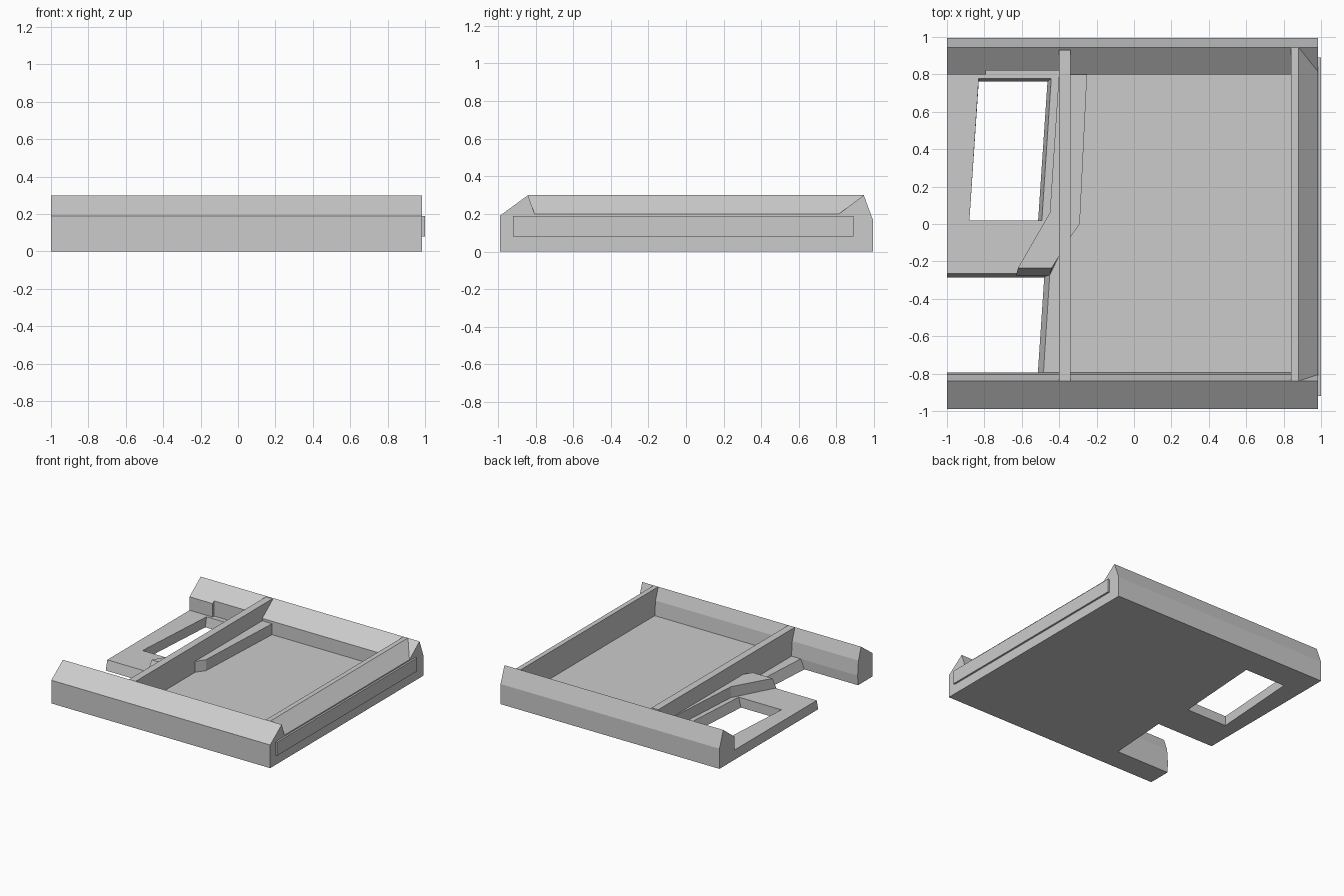
import bpy
import bmesh

old = bpy.data.objects.get("Cube")
if old:
    bpy.data.objects.remove(old, do_unlink=True)

GREY = (0.6, 0.6, 0.6, 1)
grey = bpy.data.materials.new("plain grey")
grey.use_nodes = True
grey.diffuse_color = GREY
grey.node_tree.nodes["Principled BSDF"].inputs["Base Color"].default_value = GREY

FLOOR, TOP, END = 0.08, 0.3, 0.985


def loft(name, lower, upper):
    """Solid between two matching closed outlines."""
    bm = bmesh.new()
    a = [bm.verts.new(p) for p in lower]
    b = [bm.verts.new(p) for p in upper]
    bm.faces.new(a)
    bm.faces.new(b)
    for i in range(len(a)):
        j = (i + 1) % len(a)
        bm.faces.new((a[i], a[j], b[j], b[i]))
    bmesh.ops.recalc_face_normals(bm, faces=bm.faces)
    mesh = bpy.data.meshes.new(name)
    bm.to_mesh(mesh)
    bm.free()
    mesh.materials.append(grey)
    ob = bpy.data.objects.new(name, mesh)
    bpy.context.collection.objects.link(ob)
    return ob


def slab(name, lower, z0, z1, upper=None):
    """Upright solid from plan outlines."""
    return loft(name, [(x, y, z0) for x, y in lower],
                [(x, y, z1) for x, y in upper or lower])


def box(name, x0, x1, y0, y1, z0, z1):
    return slab(name, [(x0, y0), (x1, y0), (x1, y1), (x0, y1)], z0, z1)


def cut(ob, cutter):
    mod = ob.modifiers.new("cut", 'BOOLEAN')
    mod.operation = 'DIFFERENCE'
    mod.solver = 'EXACT'
    mod.object = cutter
    cutter.hide_render = True
    cutter.hide_set(True)


def rail(name, profile):
    return loft(name, [(-1, y, z) for y, z in profile],
                [(END, y, z) for y, z in profile])


# Floor with the tongue on the open side and its slanted window
floor = slab("floor",
             [(-1, -0.285), (-1, 0.81), (0.9, 0.81), (0.9, -0.81), (-0.515, -0.81), (-0.48, -0.285)],
             0, FLOOR,
             [(-1, -0.265), (-1, 0.81), (0.9, 0.81), (0.9, -0.81), (-0.485, -0.81), (-0.45, -0.265)])
window = slab("window_cutter",
              [(-0.88, 0.02), (-0.515, 0.02), (-0.465, 0.76), (-0.83, 0.76)], -0.01, FLOOR + 0.01,
              [(-0.88, 0.02), (-0.49, 0.02), (-0.44, 0.78), (-0.83, 0.78)])
cut(floor, window)

# Side rails with ridged tops
rail("front_rail", [(-0.99, 0), (-0.99, 0.19), (-0.84, TOP), (-0.805, 0.2), (-0.795, FLOOR), (-0.8, 0)])
back = rail("back_rail", [(0.995, 0), (0.995, 0.165), (0.945, TOP), (0.8, 0.19), (0.8, 0)])
cut(back, box("notch_cutter", -0.79, -0.4, 0.7, 0.82, FLOOR, 0.4))

# End wall, sloping down to its outer face
end_profile = [(0.84, 0), (0.84, TOP), (0.88, TOP), (END, 0.2), (END, 0)]
loft("end_wall", [(x, -0.84, z) for x, z in end_profile],
     [(x, 0.945, z) for x, z in end_profile])
box("end_plate", 0.97, 1, -0.92, 0.89, FLOOR, 0.19)

# Cross wall and the cranked step beneath it
box("cross_wall", -0.4, -0.34, -0.84, 0.93, 0.07, TOP)
step = [(-0.25, 0.82), (-0.29, 0), (-0.34, -0.07), (-0.4, -0.17)]
slab("cranked_step",
     step + [(-0.45, -0.275), (-0.63, -0.275), (-0.45, 0.06), (-0.4, 0.82)], 0.07, 0.17,
     step + [(-0.44, -0.235), (-0.62, -0.235), (-0.45, 0.06), (-0.4, 0.82)])
